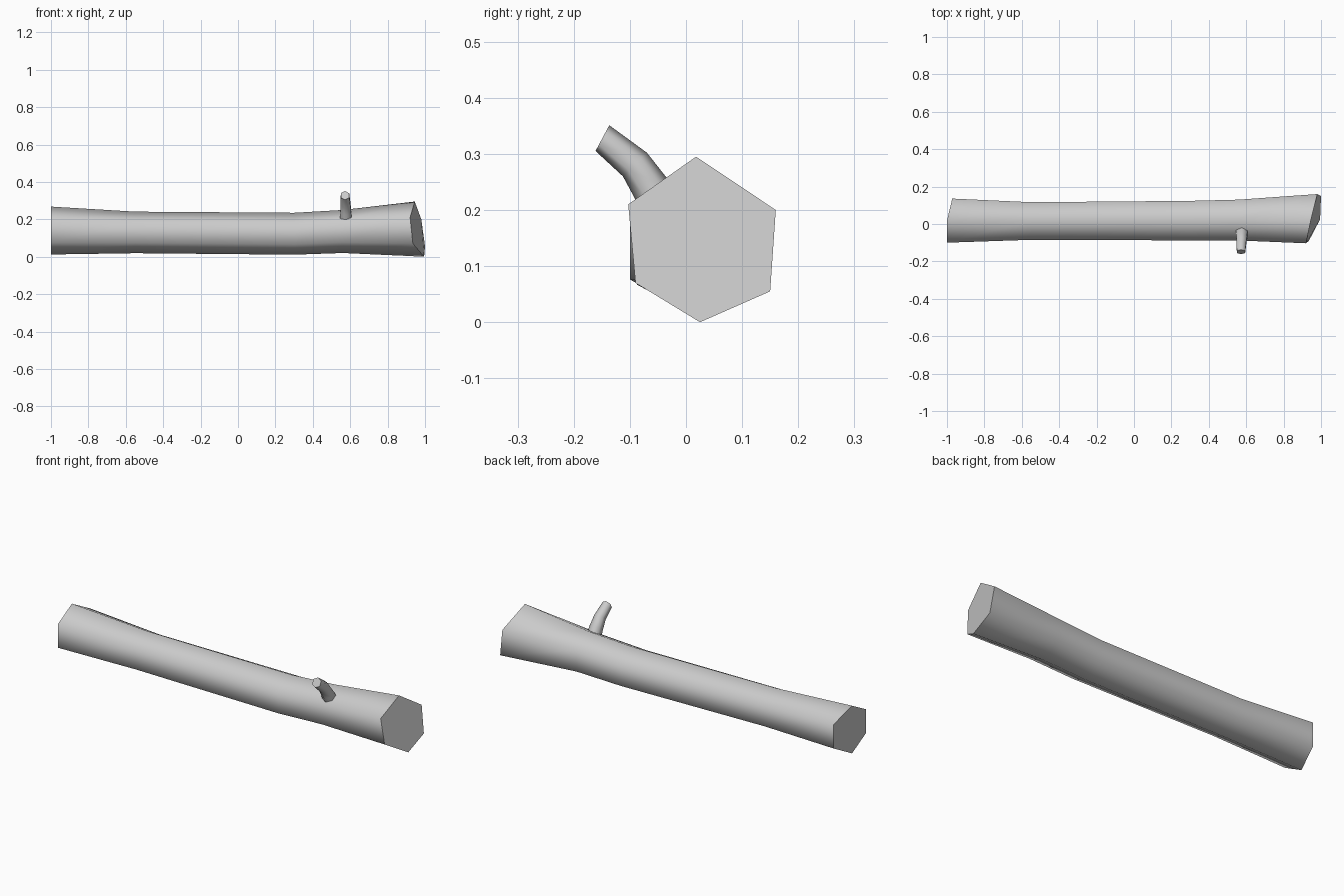
import bpy, bmesh, math
from mathutils import Vector

cube = bpy.data.objects.get("Cube")
if cube:
    bpy.data.objects.remove(cube, do_unlink=True)

grey = bpy.data.materials.new("plain_grey")
grey.use_nodes = True
grey.diffuse_color = (0.6, 0.6, 0.6, 1)
grey.node_tree.nodes["Principled BSDF"].inputs["Base Color"].default_value = (0.6, 0.6, 0.6, 1)

SIDES = 6


def loft(name, rings):
    """Skin a list of rings, smooth along the sides with flat end caps."""
    bm = bmesh.new()
    loops = [[bm.verts.new(p) for p in ring] for ring in rings]
    for a, b in zip(loops, loops[1:]):
        for i in range(SIDES):
            j = (i + 1) % SIDES
            bm.faces.new((a[i], a[j], b[j], b[i])).smooth = True
    caps = [bm.faces.new(loops[0]), bm.faces.new(loops[-1])]
    for cap in caps:
        for edge in cap.edges:
            edge.smooth = False
    bmesh.ops.recalc_face_normals(bm, faces=bm.faces)
    mesh = bpy.data.meshes.new(name)
    bm.to_mesh(mesh)
    bm.free()
    mesh.materials.append(grey)
    obj = bpy.data.objects.new(name, mesh)
    bpy.context.collection.objects.link(obj)
    return obj


def trunk_ring(x, y, z, ry, rz, slant=0.0):
    """Upright hexagon with a point at the top; slant leans it along x."""
    ring = []
    for i in range(SIDES):
        a = math.tau * i / SIDES
        dy = ry * math.sin(a)
        ring.append(Vector((x + slant * max(dy, 0), y + dy, z + rz * math.cos(a))))
    return ring


# Trunk: narrow middle, flared ends, oblique saw cut at the +x end
cut_end = [Vector(p) for p in (
    (0.945, 0.018, 0.295), (0.98, 0.16, 0.20), (1.0, 0.15, 0.055),
    (0.995, 0.025, 0.0), (0.935, -0.09, 0.07), (0.92, -0.103, 0.21))]
loft("log_trunk", [
    trunk_ring(-1.0, 0.018, 0.14, 0.136, 0.128, 0.24),
    trunk_ring(-0.55, 0.016, 0.13, 0.116, 0.111),
    trunk_ring(0.3, 0.018, 0.123, 0.122, 0.112),
    trunk_ring(0.56, 0.021, 0.135, 0.126, 0.115),
    cut_end])


# Branch stub: bent, tapering hexagonal twig
def twig_ring(center, axis, radius):
    d = Vector(axis).normalized()
    side = Vector((1, 0, 0))
    up = d.cross(side)
    return [Vector(center) + radius * (side * math.sin(math.tau * i / SIDES)
                                       + up * math.cos(math.tau * i / SIDES))
            for i in range(SIDES)]


loft("branch_stub", [
    twig_ring((0.577, -0.043, 0.2), (0, -0.5, 0.87), 0.036),
    twig_ring((0.576, -0.062, 0.238), (0, -0.5, 0.87), 0.034),
    twig_ring((0.575, -0.091, 0.281), (0, -0.7, 0.71), 0.030),
    twig_ring((0.572, -0.149, 0.328), (0, -0.88, 0.47), 0.026)])
